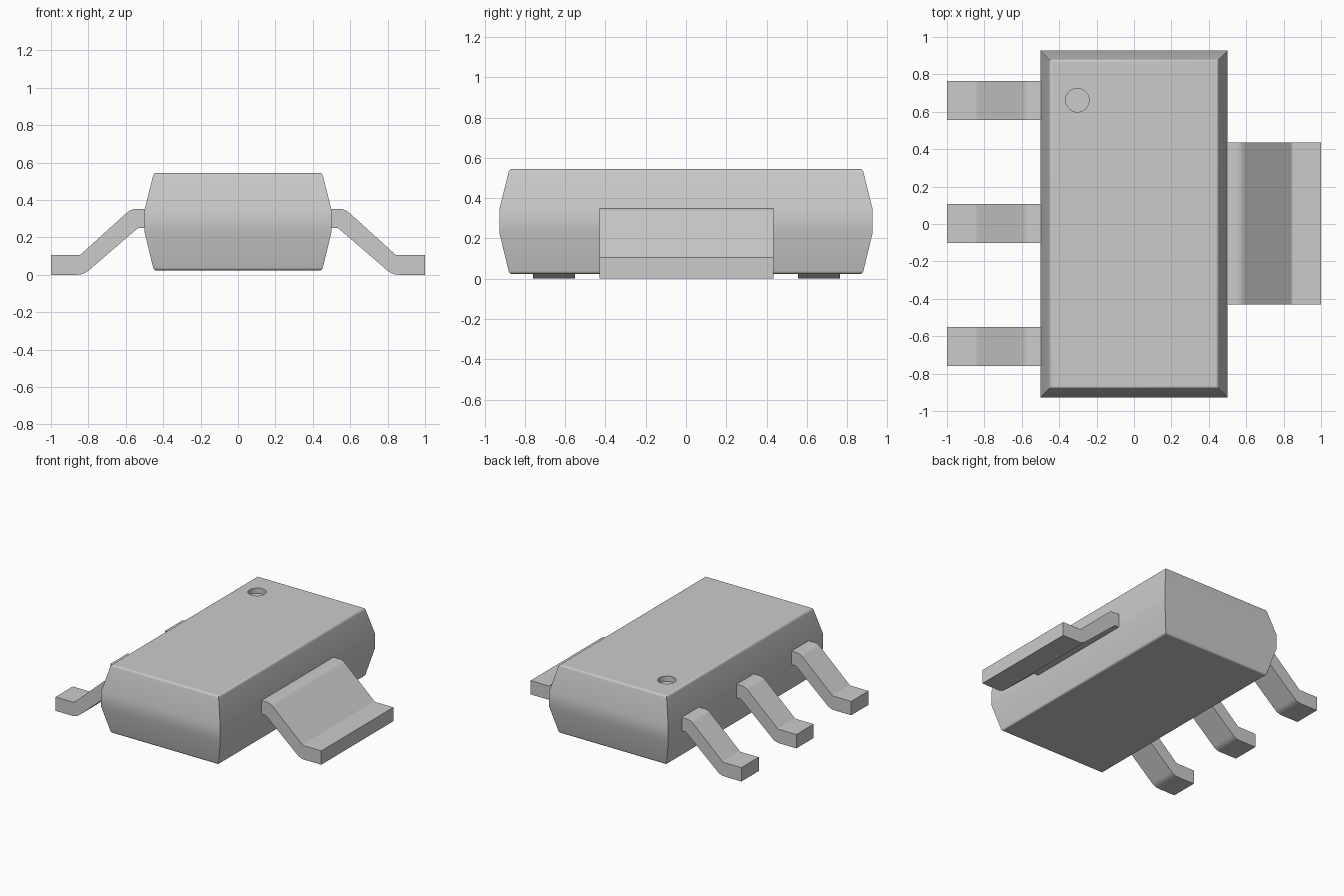
import bpy
import bmesh
import math
from mathutils import Vector

old = bpy.data.objects.get("Cube")
if old:
    bpy.data.objects.remove(old, do_unlink=True)

grey = bpy.data.materials.new("light_grey")
grey.use_nodes = True
grey.diffuse_color = (0.6, 0.6, 0.6, 1)
grey.node_tree.nodes["Principled BSDF"].inputs["Base Color"].default_value = grey.diffuse_color


def rounded(a, corner, b, size, steps=5):
    """Points of a rounded corner between the directions of a and b."""
    a, c, b = Vector(a), Vector(corner), Vector(b)
    p, q = c + (a - c).normalized() * size, c + (b - c).normalized() * size
    ts = [i / steps for i in range(steps + 1)]
    return [p * (1 - t) ** 2 + c * 2 * t * (1 - t) + q * t * t for t in ts]


def make_object(name, bm):
    bmesh.ops.recalc_face_normals(bm, faces=bm.faces)
    mesh = bpy.data.meshes.new(name)
    bm.to_mesh(mesh)
    bm.free()
    mesh.materials.append(grey)
    obj = bpy.data.objects.new(name, mesh)
    bpy.context.collection.objects.link(obj)
    return obj


def select(obj):
    bpy.ops.object.select_all(action='DESELECT')
    obj.select_set(True)
    bpy.context.view_layer.objects.active = obj


def smooth(obj):
    select(obj)
    bpy.ops.object.shade_smooth_by_angle(angle=math.radians(35))
    weighted = obj.modifiers.new("even_shading", 'WEIGHTED_NORMAL')
    weighted.keep_sharp = True


# Body: rectangular rings following an (inset, height) profile
low, high = (0.05, 0.023), (0.05, 0.545)
mid_low, mid_high = (0, 0.23), (0, 0.345)
profile = (rounded((0.4, low[1]), low, mid_low, 0.016)
           + [Vector(mid_low), Vector(mid_high)]
           + rounded(mid_high, high, (0.4, high[1]), 0.016))
bm = bmesh.new()
rings = []
for inset, z in profile:
    x, y = 0.5 - inset, 0.927 - inset
    rings.append([bm.verts.new((sx * x, sy * y, z))
                  for sx, sy in ((-1, -1), (1, -1), (1, 1), (-1, 1))])
for lower, upper in zip(rings, rings[1:]):
    for i in range(4):
        j = (i + 1) % 4
        bm.faces.new((lower[i], lower[j], upper[j], upper[i]))
bm.faces.new(rings[0])
bm.faces.new(rings[-1])
body = make_object("body", bm)

# Round pin-one dimple sunk into the top
bm = bmesh.new()
bmesh.ops.create_cone(bm, cap_ends=True, segments=40, radius1=0.063, radius2=0.063, depth=0.08)
bmesh.ops.translate(bm, verts=bm.verts, vec=(-0.303, 0.662, 0.545))
cutter = make_object("dimple_cutter", bm)
cutter.hide_render = True
cut = body.modifiers.new("dimple", 'BOOLEAN')
cut.operation = 'DIFFERENCE'
cut.solver = 'EXACT'
cut.object = cutter
select(body)
bpy.ops.object.modifier_apply(modifier=cut.name)
bpy.data.objects.remove(cutter, do_unlink=True)
smooth(body)


# Leads: one bent strip outline, extruded across y
def lead(name, side, y, width):
    upper = [(0.49, 0.352), (0.572, 0.352), (0.845, 0.105), (1, 0.105)]
    lower = [(1, 0), (0.825, 0), (0.535, 0.25), (0.49, 0.25)]
    outline = []
    for line, sizes in ((upper, (0.03, 0.008)), (lower, (0.035, 0.008))):
        outline += [Vector(line[0]), *rounded(*line[:3], sizes[0]),
                    *rounded(*line[1:], sizes[1]), Vector(line[3])]
    bm = bmesh.new()
    face = bm.faces.new([bm.verts.new((side * x, y - width / 2, z)) for x, z in outline])
    new = bmesh.ops.extrude_face_region(bm, geom=[face])["geom"]
    bmesh.ops.translate(bm, verts=[v for v in new if isinstance(v, bmesh.types.BMVert)],
                        vec=(0, width, 0))
    smooth(make_object(name, bm))


for name, y in (("back", 0.66), ("middle", 0.002), ("front", -0.656)):
    lead(name + "_lead", -1, y, 0.208)
lead("wide_tab", 1, 0.002, 0.865)
